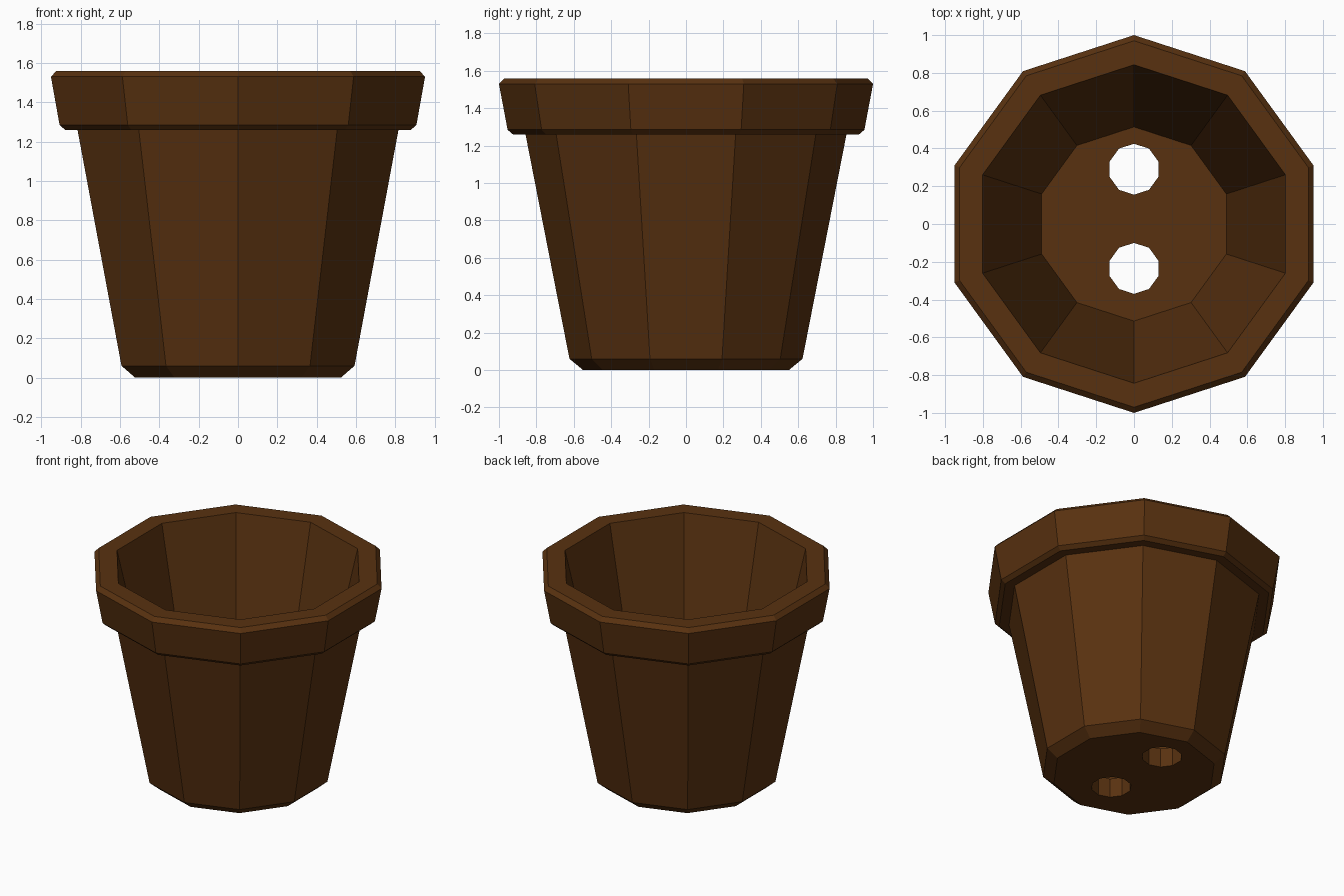
import bpy
import bmesh
from math import cos, sin, tau, pi

SIDES = 10

old = bpy.data.objects.get("Cube")
if old:
    bpy.data.objects.remove(old, do_unlink=True)

# Terracotta-brown clay
clay = bpy.data.materials.new("brown clay")
clay.use_nodes = True
colour = (0.098, 0.031, 0.005, 1.0)
clay.diffuse_color = colour
bsdf = clay.node_tree.nodes["Principled BSDF"]
bsdf.inputs["Base Color"].default_value = colour
bsdf.inputs["Roughness"].default_value = 0.8


def lathe(name, profile, y=0.0):
    """Turn (radius, z) points into a closed ten-sided solid, corners on the y axis."""
    bm = bmesh.new()
    rings = []
    for r, z in profile:
        angles = [pi / 2 + tau * i / SIDES for i in range(SIDES)]
        rings.append([bm.verts.new((r * cos(a), y + r * sin(a), z)) for a in angles])
    for low, high in zip(rings, rings[1:]):
        for i in range(SIDES):
            j = (i + 1) % SIDES
            bm.faces.new((low[i], low[j], high[j], high[i]))
    bm.faces.new(rings[0])
    bm.faces.new(rings[-1])
    bmesh.ops.recalc_face_normals(bm, faces=bm.faces)
    mesh = bpy.data.meshes.new(name)
    bm.to_mesh(mesh)
    bm.free()
    mesh.materials.append(clay)
    obj = bpy.data.objects.new(name, mesh)
    bpy.context.collection.objects.link(obj)
    return obj


# Pot: chamfered foot, tapered wall, overhanging rim, hollow inside
pot = lathe("flower_pot", [
    (0.55, 0.0), (0.623, 0.06), (0.858, 1.26),
    (0.925, 1.26), (0.954, 1.285), (1.0, 1.53), (0.97, 1.56),
    (0.843, 1.56), (0.514, 0.14),
])

# Two drainage holes through the floor
cutters = []
for y in (0.29, -0.235):
    cutter = lathe("drain_hole_cutter", [(0.135, -0.1), (0.135, 0.3)], y)
    cutter.hide_render = True
    mod = pot.modifiers.new("drain_hole", "BOOLEAN")
    mod.operation = "DIFFERENCE"
    mod.solver = "EXACT"
    mod.object = cutter
    cutters.append(cutter)

# Bake the holes into the pot and drop the cutters
bpy.context.view_layer.update()
graph = bpy.context.evaluated_depsgraph_get()
cut_mesh = bpy.data.meshes.new_from_object(pot.evaluated_get(graph))
pot.modifiers.clear()
pot.data = cut_mesh
for cutter in cutters:
    bpy.data.objects.remove(cutter, do_unlink=True)
